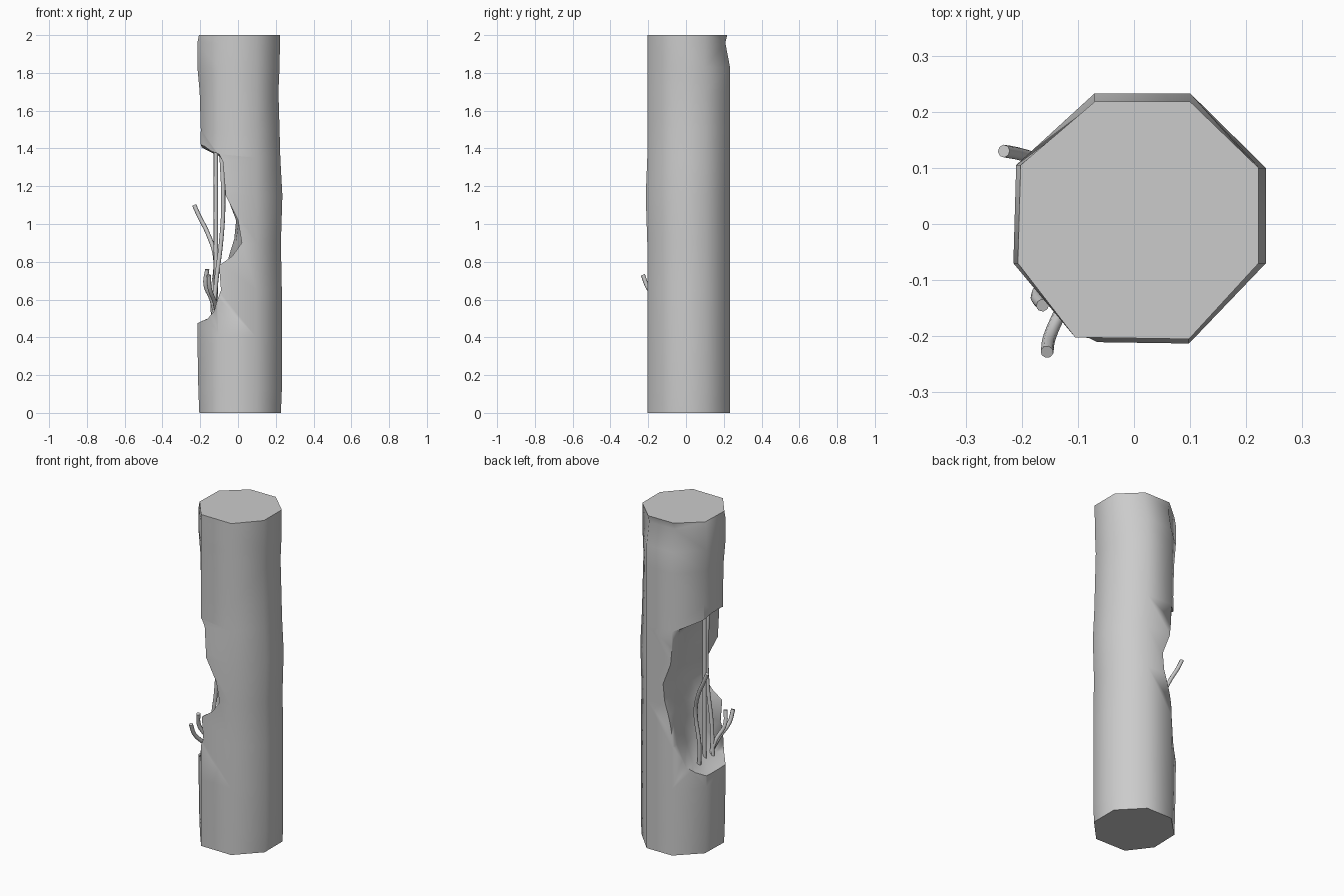
import bpy, bmesh, random
from mathutils import Vector

if "Cube" in bpy.data.objects:
    bpy.data.objects.remove(bpy.data.objects["Cube"])

random.seed(4)


def loft(name, rows):
    """Closed solid from a stack of equally long point loops."""
    bm = bmesh.new()
    rings = [[bm.verts.new(p) for p in row] for row in rows]
    n = len(rows[0])
    for a, b in zip(rings, rings[1:]):
        for i in range(n):
            j = (i + 1) % n
            bm.faces.new((a[i], a[j], b[j], b[i]))
    bm.faces.new(rings[0][::-1])
    bm.faces.new(rings[-1])
    bmesh.ops.triangulate(bm, faces=bm.faces[:])
    bmesh.ops.recalc_face_normals(bm, faces=bm.faces[:])
    me = bpy.data.meshes.new(name)
    bm.to_mesh(me)
    bm.free()
    ob = bpy.data.objects.new(name, me)
    bpy.context.collection.objects.link(ob)
    return ob


# Worn octagonal column: (z, left shift, right shift)
octagon = [(-.105, -.202), (.098, -.205), (.232, -.07), (.232, .1),
           (.1, .233), (-.07, .233), (-.21, .105), (-.215, -.07)]
levels = [(0, .01, -.005), (.12, .005, 0), (.4, 0, 0), (.65, 0, 0), (.9, 0, -.005),
          (1.15, 0, .003), (1.35, .015, -.008), (1.5, .018, -.012), (1.7, .012, -.018),
          (1.83, 0, -.012), (1.96, 0, -.01), (2, .008, -.01)]
rows = []
for z, left, right in levels:
    row = []
    for x, y in octagon:
        x += left if x < -.15 else right if x > .15 else 0
        if y < -.15 and .9 < z < 1.3:
            y -= .008                       # slight bulge at the front
        if y > .2:                          # chipped upper back edge
            y -= .025 if z == 1.96 else .015 if z == 2 else 0
        row.append((x, y, z))
    rows.append(row)
column = loft("column", rows)

# Broken cavity: depth profile at front, middle and back, as (x, z)
front = [(-.22, .47), (-.13, .54), (-.09, .65), (-.1, .78), (-.03, .83), (.02, .9),
         (0, 1.02), (-.065, 1.15), (-.08, 1.33), (-.1, 1.37), (-.18, 1.4), (-.24, 1.46)]
middle = [(-.23, .46), (-.12, .5), (-.06, .62), (-.03, .74), (.0, .84), (.02, .92),
          (.01, 1.03), (-.03, 1.17), (-.06, 1.32), (-.09, 1.38), (-.18, 1.41), (-.24, 1.43)]
back = [(-.22, .47), (-.13, .53), (-.08, .66), (-.06, .78), (-.045, .84), (-.02, .92),
        (-.01, 1.02), (-.06, 1.15), (-.075, 1.3), (-.1, 1.36), (-.18, 1.39), (-.24, 1.42)]


def slice_at(y, a, b, t, rough):
    pts = []
    for (xa, za), (xb, zb) in zip(a, b):
        pts.append((xa + (xb - xa) * t + random.uniform(-rough, rough), y,
                    za + (zb - za) * t + random.uniform(-rough, rough)))
    return pts + [(-.6, y, 1.46), (-.6, y, .45)]


cutter = loft("cavity_cutter", [
    slice_at(-.3, front, middle, 0, 0), slice_at(-.19, front, middle, 0, 0),
    slice_at(-.1, front, middle, .7, .012), slice_at(0, front, middle, 1, .012),
    slice_at(.1, middle, back, .5, .012), slice_at(.2, middle, back, 1, 0),
    slice_at(.3, middle, back, 1, 0)])
cutter.hide_render = True

cut = column.modifiers.new("cavity", 'BOOLEAN')
cut.operation = 'DIFFERENCE'
cut.solver = 'EXACT'
cut.object = cutter
bpy.context.view_layer.objects.active = column
column.select_set(True)
bpy.ops.object.modifier_apply(modifier="cavity")
bpy.data.objects.remove(cutter)
bpy.ops.object.shade_smooth_by_angle(angle=1.1)


# Exposed reinforcing bars as swept tubes
def bar(name, points):
    cu = bpy.data.curves.new(name, 'CURVE')
    cu.dimensions = '3D'
    cu.bevel_depth = .0115
    cu.bevel_resolution = 2
    cu.resolution_u = 5
    cu.use_fill_caps = True
    sp = cu.splines.new('BEZIER')
    sp.bezier_points.add(len(points) - 1)
    for bp, p in zip(sp.bezier_points, points):
        bp.co = Vector(p)
        bp.handle_left_type = bp.handle_right_type = 'AUTO'
    bpy.context.collection.objects.link(bpy.data.objects.new(name, cu))


bar("straight_bar", [(-.117, -.01, .47), (-.117, -.01, 1.42)])
bar("bowed_bar", [(-.13, -.07, .5), (-.115, -.08, .7), (-.09, -.08, .9),
                  (-.078, -.085, 1.1), (-.09, -.09, 1.42)])
bar("bent_bar", [(-.13, .06, .48), (-.135, .065, .62), (-.12, .08, .82),
                 (-.16, .11, .95), (-.205, .125, 1.04), (-.232, .13, 1.1)])
bar("short_bar_inner", [(-.115, -.06, .5), (-.14, -.09, .6),
                        (-.172, -.125, .68), (-.163, -.145, .76)])
bar("short_bar_outer", [(-.11, -.08, .52), (-.125, -.14, .59),
                        (-.15, -.2, .66), (-.155, -.228, .73)])
